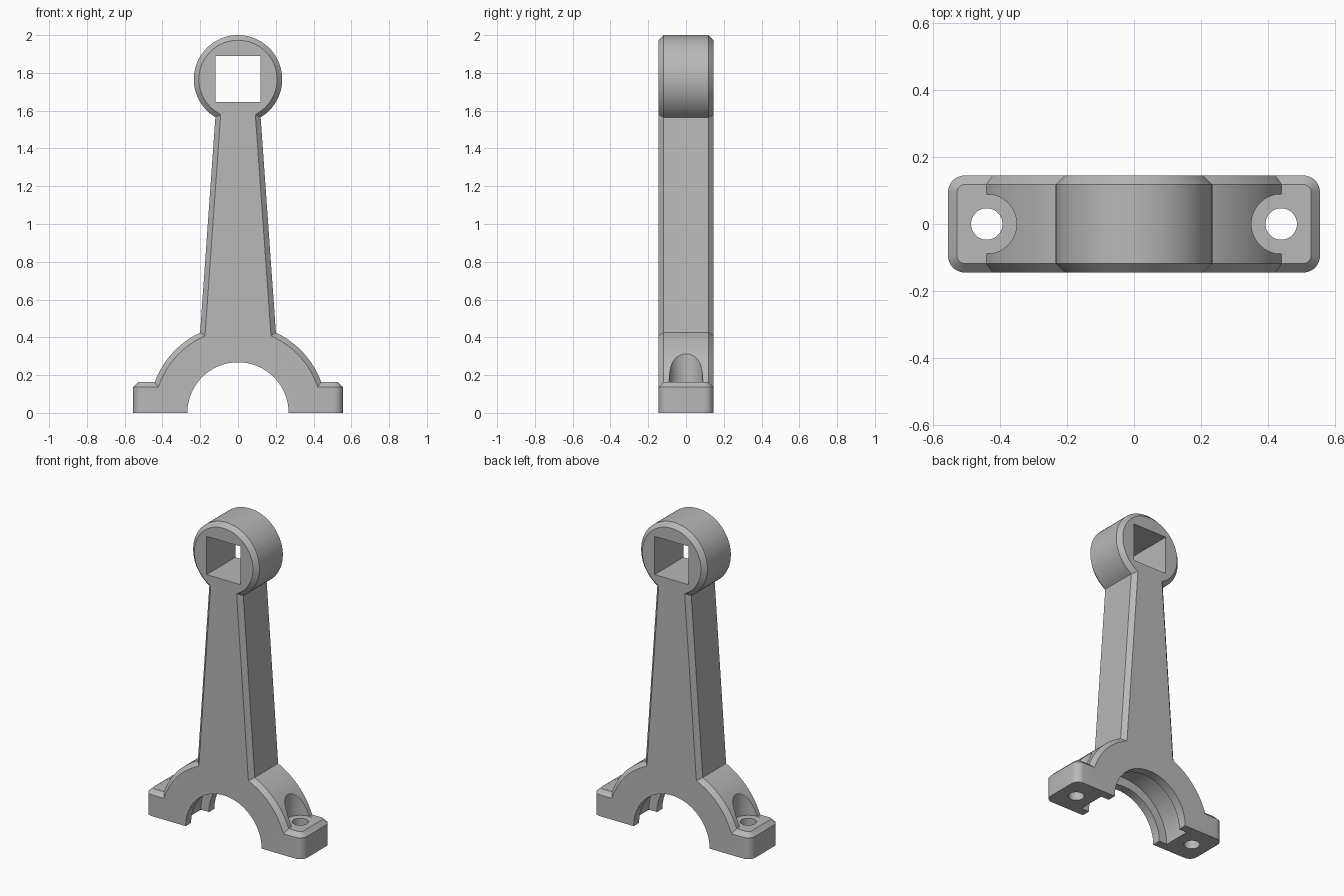
import bpy, bmesh
from math import sin, cos, asin, pi, radians, sqrt

if "Cube" in bpy.data.objects:
    bpy.data.objects.remove(bpy.data.objects["Cube"])

HALF = 0.145                      # half thickness front to back
CHAMFER = 0.027
HEAD_Z, HEAD_R = 1.766, 0.234
ARCH_R, BORE_R, GROOVE_R = 0.47, 0.268, 0.325
FOOT_X, FOOT_Z = 0.556, 0.163
BOLT_X = 0.44

grey = bpy.data.materials.new("cast grey")
grey.use_nodes = True
colour = (0.48, 0.48, 0.48, 1)
grey.diffuse_color = colour
grey.node_tree.nodes["Principled BSDF"].inputs["Base Color"].default_value = colour


def arc(radius, z, start, end, steps):
    return [(radius * cos(start + (end - start) * i / steps),
             z + radius * sin(start + (end - start) * i / steps))
            for i in range(steps + 1)]


# Right half of the outline: foot, arch shoulder, tapering shaft, round head
right = [(FOOT_X, 0), (FOOT_X, FOOT_Z)]
right += arc(ARCH_R, 0, asin(FOOT_Z / ARCH_R), asin(0.425 / ARCH_R), 16)
right += arc(HEAD_R, HEAD_Z, asin(-0.201 / HEAD_R), pi / 2, 28)
outline = right + [(-x, z) for x, z in reversed(right[:-1])]

bm = bmesh.new()
front = bm.faces.new([bm.verts.new((x, -HALF, z)) for x, z in outline])
ext = bmesh.ops.extrude_face_region(bm, geom=[front])
bmesh.ops.translate(bm, vec=(0, 2 * HALF, 0),
                    verts=[v for v in ext["geom"] if isinstance(v, bmesh.types.BMVert)])
bmesh.ops.recalc_face_normals(bm, faces=bm.faces)

# Rounded upright corners of the feet
corners = [e for e in bm.edges
           if all(abs(abs(v.co.x) - FOOT_X) < 1e-4 for v in e.verts)
           and abs(e.verts[0].co.z - e.verts[1].co.z) > 0.1]
bmesh.ops.bevel(bm, geom=corners, offset=0.05, segments=8, profile=0.5, affect='EDGES')

# One continuous chamfer round the outer rim, leaving the base edges sharp
rim = []
for e in bm.edges:
    a, b = e.verts
    above_base = min(a.co.z, b.co.z) > 0.01
    across = abs(a.co.y - b.co.y) > 2 * HALF - 0.01
    if above_base and not across and e.calc_face_angle(0) > radians(40):
        rim.append(e)
bmesh.ops.bevel(bm, geom=rim, offset=CHAMFER, segments=1, affect='EDGES')
bmesh.ops.recalc_face_normals(bm, faces=bm.faces)

mesh = bpy.data.meshes.new("bearing_bracket")
bm.to_mesh(mesh)
bm.free()
bracket = bpy.data.objects.new("bearing_bracket", mesh)
bpy.context.collection.objects.link(bracket)
mesh.materials.append(grey)


def cut(cutter):
    """Subtract a cutter from the bracket, then discard it."""
    cutter.hide_render = True
    cutter.data.materials.append(grey)
    mod = bracket.modifiers.new("cut", 'BOOLEAN')
    mod.operation, mod.solver, mod.object = 'DIFFERENCE', 'EXACT', cutter
    bpy.context.view_layer.objects.active = bracket
    bpy.ops.object.modifier_apply(modifier=mod.name)
    bpy.data.objects.remove(cutter)


def cylinder_cut(radius, depth, location, along_y=False, sides=64):
    bpy.ops.mesh.primitive_cylinder_add(
        vertices=sides, radius=radius, depth=depth, location=location,
        rotation=(pi / 2 if along_y else 0, 0, 0))
    cut(bpy.context.object)


# Half-round bearing bore with a wider groove between two lips
cylinder_cut(BORE_R, 1, (0, 0, 0), True, 96)
cylinder_cut(GROOVE_R, 0.18, (0, 0, 0), True, 96)

# Square socket through the head
bpy.ops.mesh.primitive_cube_add(size=1, location=(0, 0, 1.767))
bpy.context.object.scale = (0.24, 1, 0.244)
cut(bpy.context.object)

# Bolt holes and the washer seats cut into the arch shoulders
for side in (-1, 1):
    cylinder_cut(0.089, 0.5, (side * BOLT_X, 0, FOOT_Z - 0.001 + 0.25))
    cylinder_cut(0.047, 1, (side * BOLT_X, 0, 0), sides=40)

bpy.ops.object.select_all(action='DESELECT')
bracket.select_set(True)
bpy.context.view_layer.objects.active = bracket
bpy.ops.object.shade_smooth_by_angle(angle=radians(25))
